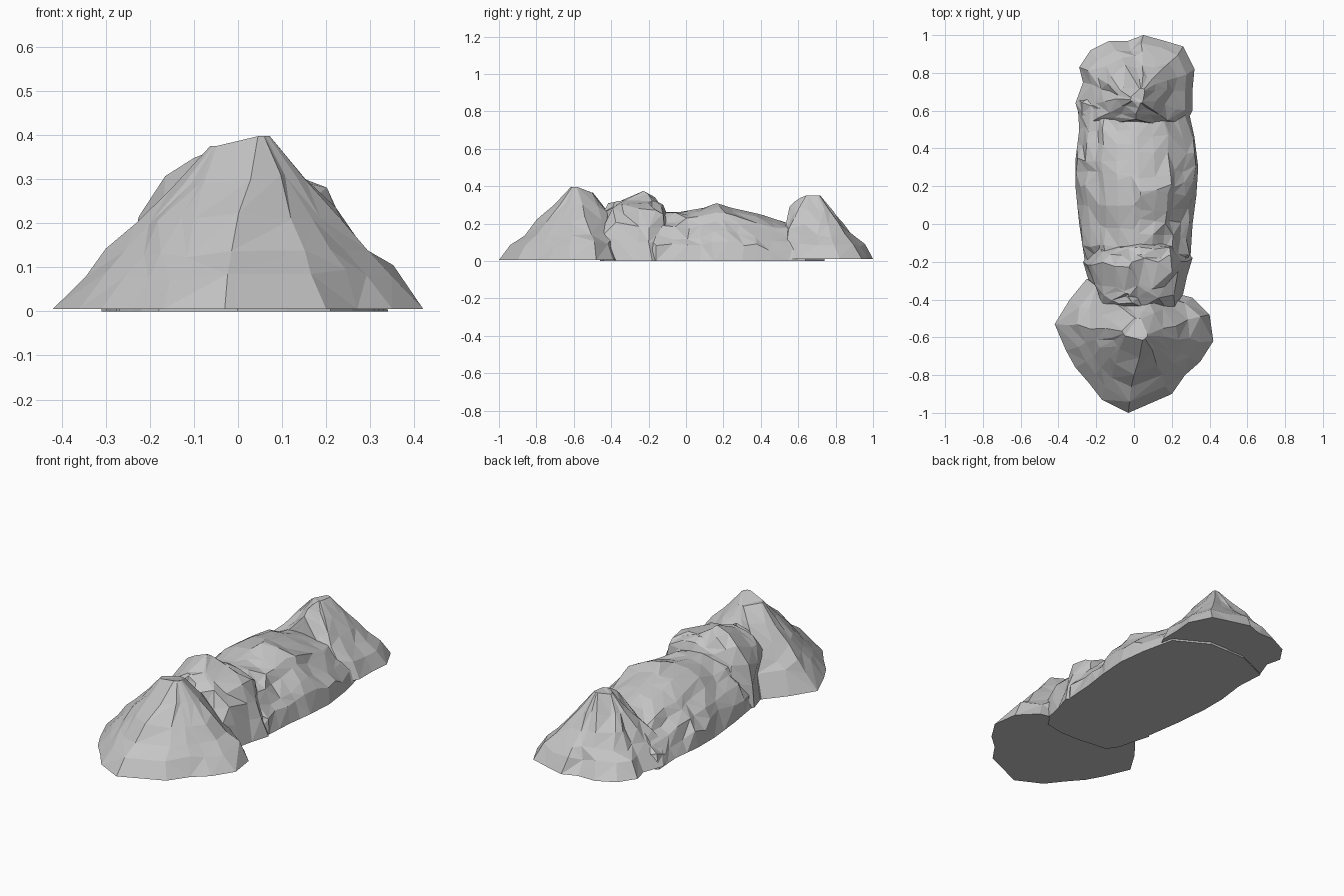
import bpy
import bmesh
import random
from mathutils import Vector
from mathutils.geometry import intersect_point_line

cube = bpy.data.objects.get("Cube")
if cube:
    bpy.data.objects.remove(cube, do_unlink=True)

# One stone colour for everything
stone = bpy.data.materials.new("grey_stone")
stone.use_nodes = True
grey = (0.56, 0.56, 0.56, 1)
stone.diffuse_color = grey
for node in stone.node_tree.nodes:
    if node.type == "BSDF_PRINCIPLED":
        node.inputs["Base Color"].default_value = grey
        node.inputs["Roughness"].default_value = 0.9


def nearest_on_crest(point, crest):
    """Closest crest point in plan, carrying the crest height with it."""
    best = Vector(crest[0])
    for start, end in zip(crest, crest[1:]):
        a, b = Vector(start), Vector(end)
        _, t = intersect_point_line(point, a.xy.to_3d(), b.xy.to_3d())
        spot = a.lerp(b, min(max(t, 0), 1))
        if (spot.xy - point.xy).length < (best.xy - point.xy).length:
            best = spot
    return best


def rock(name, outline, crest, profile, steep=(0, 0), rough=0.02, base=0.0, seed=1):
    """Faceted mound: footprint rings that climb towards a crest line.

    profile holds (way to the crest, share of the crest height);
    steep points to the side that rises like a cliff.
    """
    rng = random.Random(seed)
    bm = bmesh.new()
    feet = [Vector((x, y, 0)) for x, y in outline]
    tops = [nearest_on_crest(foot, crest) for foot in feet]
    cliff = Vector(steep)
    rings = []
    for level, (inward, rise) in enumerate(profile):
        last = level == len(profile) - 1
        amount = rough * (1 - 0.6 * inward)
        ring = []
        for foot, top in zip(feet, tops):
            spot = foot.lerp(top, inward)
            out = (foot.xy - top.xy).normalized()
            facing = max(0, out.dot(cliff)) ** 2 / max(cliff.length, 0.01)
            share = rise ** (1 - facing) if rise else 0
            spot.z = base + (top.z - base) * share
            if level and not last:
                spot += Vector([rng.uniform(-amount, amount) for _ in range(3)])
                spot.z = min(max(spot.z, base + rough), top.z)
            ring.append(bm.verts.new(spot))
        rings.append(ring)
    bm.faces.new(rings[0][::-1])
    bm.faces.new(rings[-1])
    count = len(feet)
    for low, high in zip(rings, rings[1:]):
        for i in range(count):
            j = (i + 1) % count
            quad = [low[i], low[j], high[j], high[i]]
            turn = rng.randint(0, 1)
            quad = quad[turn:] + quad[:turn]
            bm.faces.new(quad[:3])
            bm.faces.new([quad[0], quad[2], quad[3]])
    bmesh.ops.triangulate(bm, faces=[f for f in bm.faces if len(f.verts) > 3])
    bmesh.ops.recalc_face_normals(bm, faces=bm.faces)
    mesh = bpy.data.meshes.new(name)
    bm.to_mesh(mesh)
    bm.free()
    mesh.materials.append(stone)
    obj = bpy.data.objects.new(name, mesh)
    bpy.context.scene.collection.objects.link(obj)
    return obj


def with_midpoints(outline):
    """Double the number of sides of a footprint."""
    result = []
    for a, b in zip(outline, outline[1:] + outline[:1]):
        result += [a, ((a[0] + b[0]) / 2, (a[1] + b[1]) / 2)]
    return result


# Slope shapes
hill = [(0, 0), (0.17, 0.21), (0.33, 0.35), (0.51, 0.54), (0.73, 0.76), (0.94, 1)]
bank = [(0, 0), (0.06, 0.3), (0.2, 0.5), (0.37, 0.69), (0.46, 0.83), (0.7, 0.95), (0.95, 1)]
block = [(0, 0), (0.07, 0.34), (0.19, 0.58), (0.36, 0.82), (0.65, 0.92), (0.9, 1)]

# Broad peak at the front
rock("front_peak",
     [(-0.03, -1), (0.2, -0.9), (0.27, -0.8), (0.35, -0.73), (0.42, -0.62),
      (0.4, -0.48), (0.31, -0.39), (0.15, -0.35), (-0.1, -0.35), (-0.25, -0.29),
      (-0.34, -0.4), (-0.42, -0.53), (-0.36, -0.67), (-0.31, -0.76),
      (-0.24, -0.84), (-0.17, -0.93)],
     [(-0.04, -0.57, 0.375), (0.05, -0.59, 0.397), (0.02, -0.51, 0.365)],
     hill, steep=(0, 0.75), rough=0.015, base=0.005, seed=4)

# Craggy block between the front peak and the long ridge
rock("middle_crag",
     [(0, -0.46), (0.11, -0.46), (0.21, -0.44), (0.26, -0.37), (0.28, -0.28),
      (0.31, -0.18), (0.25, -0.1), (0.15, -0.08), (0.03, -0.07), (-0.12, -0.08),
      (-0.2, -0.11), (-0.27, -0.2), (-0.24, -0.3), (-0.22, -0.38),
      (-0.18, -0.44), (-0.08, -0.45)],
     [(-0.03, -0.36, 0.32), (0, -0.31, 0.325), (0, -0.23, 0.375), (0.03, -0.17, 0.32)],
     block, steep=(0, -0.6), rough=0.022, seed=8)

# Long low ridge
rock("long_ridge",
     with_midpoints([(0, -0.33), (0.22, -0.3), (0.3, -0.16), (0.31, 0),
                     (0.33, 0.15), (0.34, 0.3), (0.32, 0.46), (0.28, 0.64),
                     (0.1, 0.74), (-0.12, 0.74), (-0.3, 0.66), (-0.29, 0.5),
                     (-0.31, 0.34), (-0.31, 0.2), (-0.29, 0), (-0.26, -0.2)]),
     [(0, -0.15, 0.26), (0.02, 0.05, 0.265), (0.02, 0.16, 0.31),
      (0, 0.27, 0.275), (0, 0.4, 0.25), (0, 0.55, 0.2)],
     bank, rough=0.018, seed=3)

# Peak at the back, with a cliff facing the ridge
rock("back_peak",
     [(0, 0.52), (0.14, 0.52), (0.26, 0.51), (0.31, 0.6), (0.31, 0.71),
      (0.32, 0.82), (0.26, 0.94), (0.16, 0.97), (0.05, 1), (-0.03, 0.97),
      (-0.13, 0.97), (-0.23, 0.92), (-0.29, 0.83), (-0.27, 0.75),
      (-0.31, 0.64), (-0.27, 0.51), (-0.14, 0.52)],
     [(0, 0.66, 0.34), (0.03, 0.65, 0.35), (0.04, 0.7, 0.35)],
     hill, steep=(0, -0.85), rough=0.015, base=0.012, seed=6)
